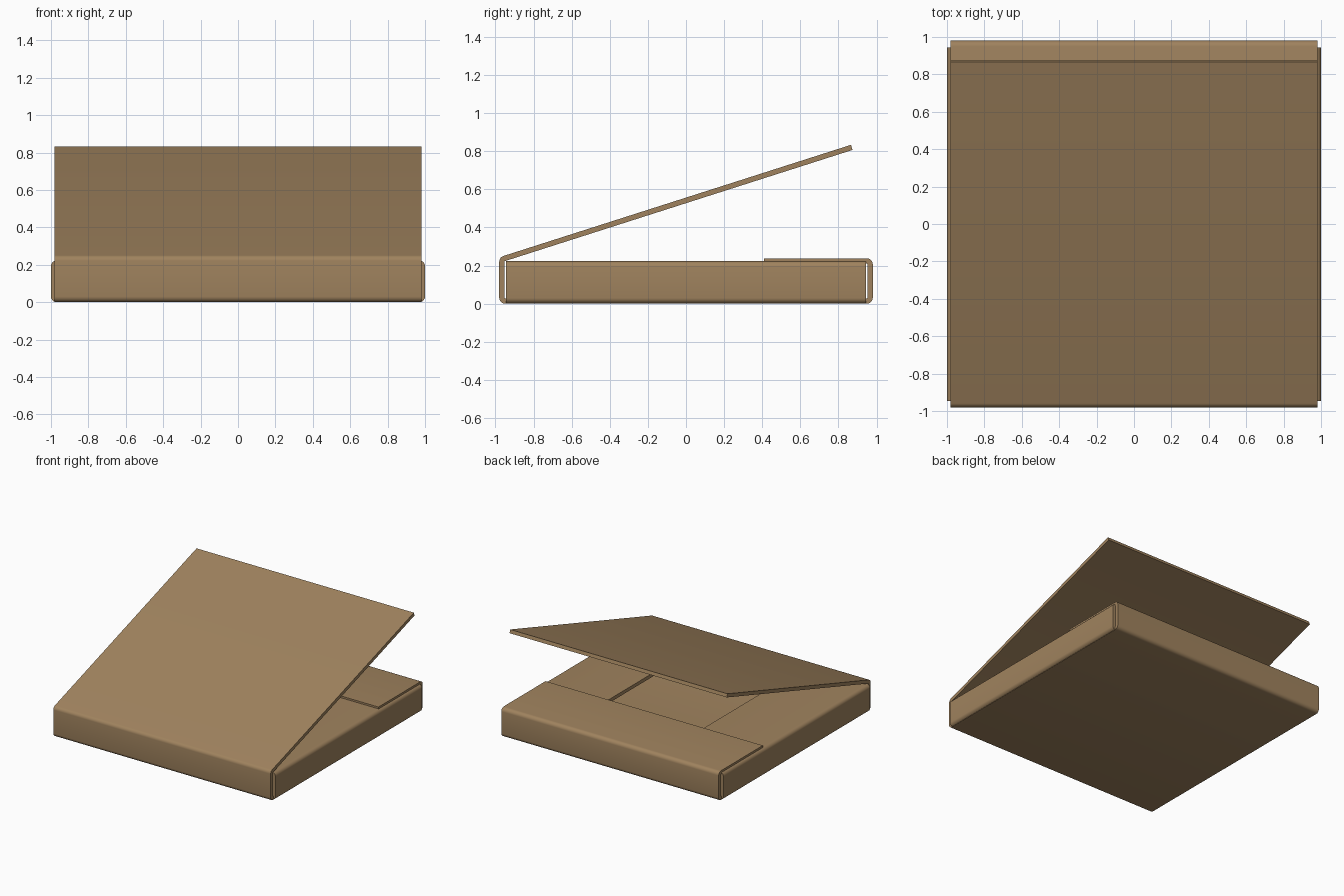
import bpy, bmesh, math
from mathutils import Vector

if "Cube" in bpy.data.objects:
    bpy.data.objects.remove(bpy.data.objects["Cube"])

T = 0.028        # board thickness
BEND = 0.017     # centreline radius of the folds
STEPS = 5        # segments per fold

card = bpy.data.materials.new("cardboard_brown")
card.diffuse_color = (0.35, 0.226, 0.112, 1)
card.use_nodes = True
card.node_tree.nodes["Principled BSDF"].inputs["Base Color"].default_value = card.diffuse_color


def rounded(points):
    """Round the inner corners of a 2D path."""
    pts = [Vector(p) for p in points]
    out = [pts[0]]
    for a, b, c in zip(pts, pts[1:], pts[2:]):
        u, v = (a - b).normalized(), (c - b).normalized()
        half = u.angle(v) / 2
        centre = b + (u + v).normalized() * (BEND / math.sin(half))
        p = b + u * (BEND / math.tan(half)) - centre
        q = b + v * (BEND / math.tan(half)) - centre
        turn = math.atan2(p.x * q.y - p.y * q.x, p.dot(q))
        for i in range(STEPS + 1):
            t = turn * i / STEPS
            out.append(centre + Vector((p.x * math.cos(t) - p.y * math.sin(t),
                                        p.x * math.sin(t) + p.y * math.cos(t))))
    out.append(pts[-1])
    return out


def folded_sheet(name, points, half_width, place):
    """Thicken a folded path and sweep it across its width."""
    path = rounded(points)
    bm = bmesh.new()
    rings = []
    for i, p in enumerate(path):
        d0 = (p - path[max(i - 1, 0)]).normalized()
        d1 = (path[min(i + 1, len(path) - 1)] - p).normalized()
        d = (d0 + d1).normalized()
        ref = d1 if i == 0 else d0
        n = Vector((-d.y, d.x)) * (T / 2 / d.dot(ref))
        rings.append([bm.verts.new(place(q, w)) for q, w in (
            (p + n, -half_width), (p + n, half_width),
            (p - n, half_width), (p - n, -half_width))])
    for a, b in zip(rings, rings[1:]):
        for k in range(4):
            m = (k + 1) % 4
            bm.faces.new((a[k], a[m], b[m], b[k]))
    bm.faces.new(rings[0])
    bm.faces.new(rings[-1])
    bmesh.ops.recalc_face_normals(bm, faces=bm.faces)
    me = bpy.data.meshes.new(name)
    bm.to_mesh(me)
    bm.free()
    me.materials.append(card)
    ob = bpy.data.objects.new(name, me)
    bpy.context.collection.objects.link(ob)
    bpy.ops.object.select_all(action='DESELECT')
    ob.select_set(True)
    bpy.context.view_layer.objects.active = ob
    bpy.ops.object.shade_smooth_by_angle(angle=math.radians(35))
    return ob


# Open lid, front wall, floor, back wall and back flap as one folded sheet
folded_sheet("lid_floor_and_back_flap",
             [(0.87, 0.82), (-0.966, 0.233), (-0.966, T / 2),
              (0.966, T / 2), (0.966, 0.224), (0.41, 0.224)],
             0.98, lambda q, w: (w, q.x, q.y))

# Side walls with top flaps folded inwards
for side, name in ((1, "right_wall_and_flap"), (-1, "left_wall_and_flap")):
    folded_sheet(name,
                 [(0.96, T / 2), (0.986, T / 2), (0.986, 0.209), (0.43, 0.209)],
                 0.945, lambda q, w, s=side: (s * q.x, w, q.y))
